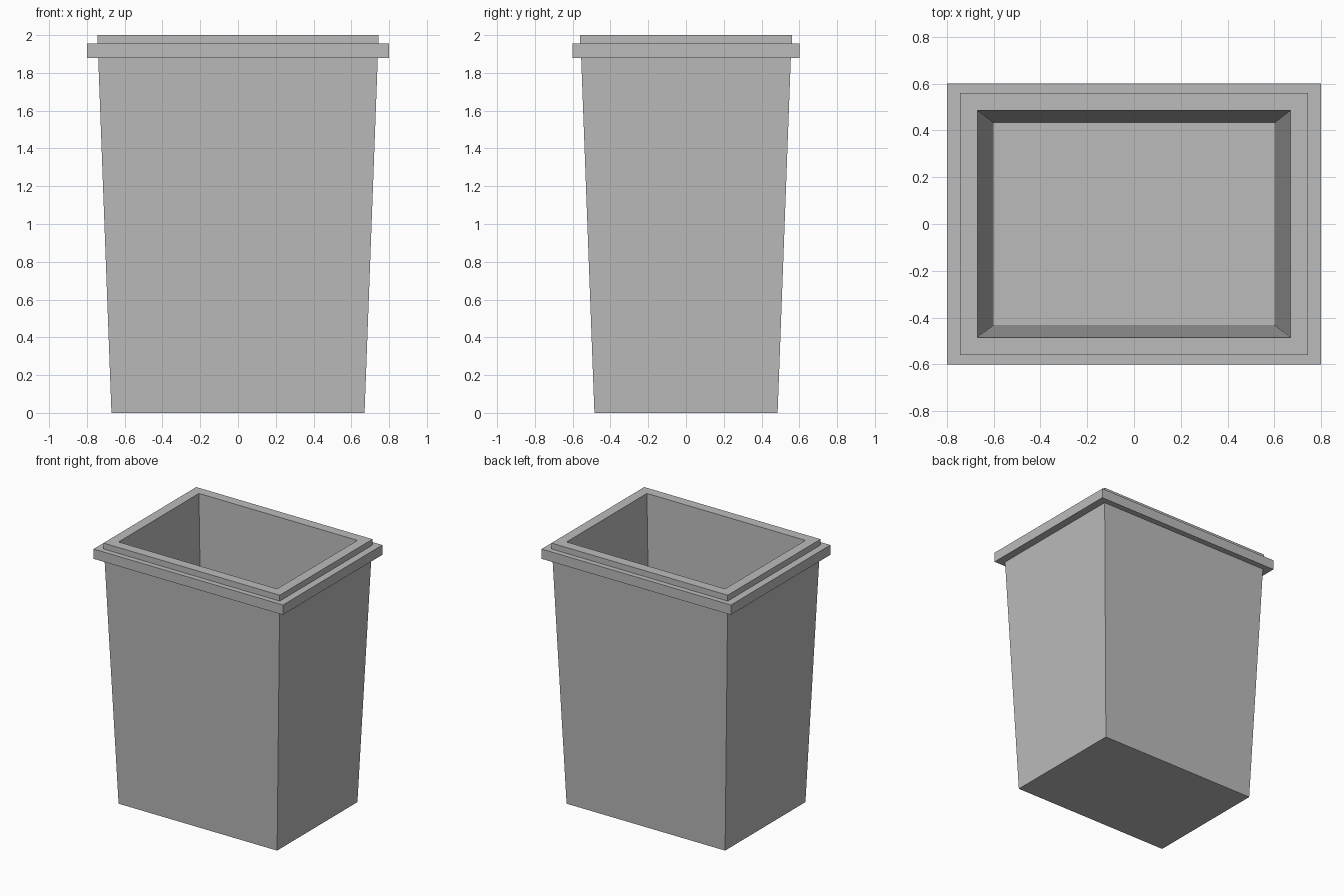
import bpy
import bmesh

cube = bpy.data.objects.get("Cube")
if cube:
    bpy.data.objects.remove(cube, do_unlink=True)

grey = bpy.data.materials.new("plain_grey")
grey.use_nodes = True
colour = (0.5, 0.5, 0.5, 1)
grey.diffuse_color = colour
grey.node_tree.nodes["Principled BSDF"].inputs["Base Color"].default_value = colour

# Rectangular cross-sections (half width, half depth, height),
# running from the base up the outside, over the rim and down the inside
sections = [
    (0.67, 0.485, 0),       # base
    (0.74, 0.555, 1.88),    # top of the tapered wall
    (0.80, 0.60, 1.88),     # flange underside
    (0.80, 0.60, 1.955),    # flange top
    (0.745, 0.56, 1.955),   # foot of the lip
    (0.745, 0.56, 2),       # lip outer edge
    (0.67, 0.485, 2),       # lip inner edge
    (0.60, 0.432, 0.07),    # inside floor
]

bm = bmesh.new()
rings = [[bm.verts.new((sx * w, sy * d, z))
          for sx, sy in ((-1, -1), (1, -1), (1, 1), (-1, 1))]
         for w, d, z in sections]
for low, high in zip(rings, rings[1:]):
    for i in range(4):
        j = (i + 1) % 4
        bm.faces.new((low[i], low[j], high[j], high[i]))

# Close the underside and the inside floor
bm.faces.new(rings[0][::-1])
bm.faces.new(rings[-1])
bmesh.ops.recalc_face_normals(bm, faces=bm.faces)

mesh = bpy.data.meshes.new("bin_body")
bm.to_mesh(mesh)
bm.free()
mesh.materials.append(grey)
body = bpy.data.objects.new("bin_body", mesh)
bpy.context.collection.objects.link(body)
